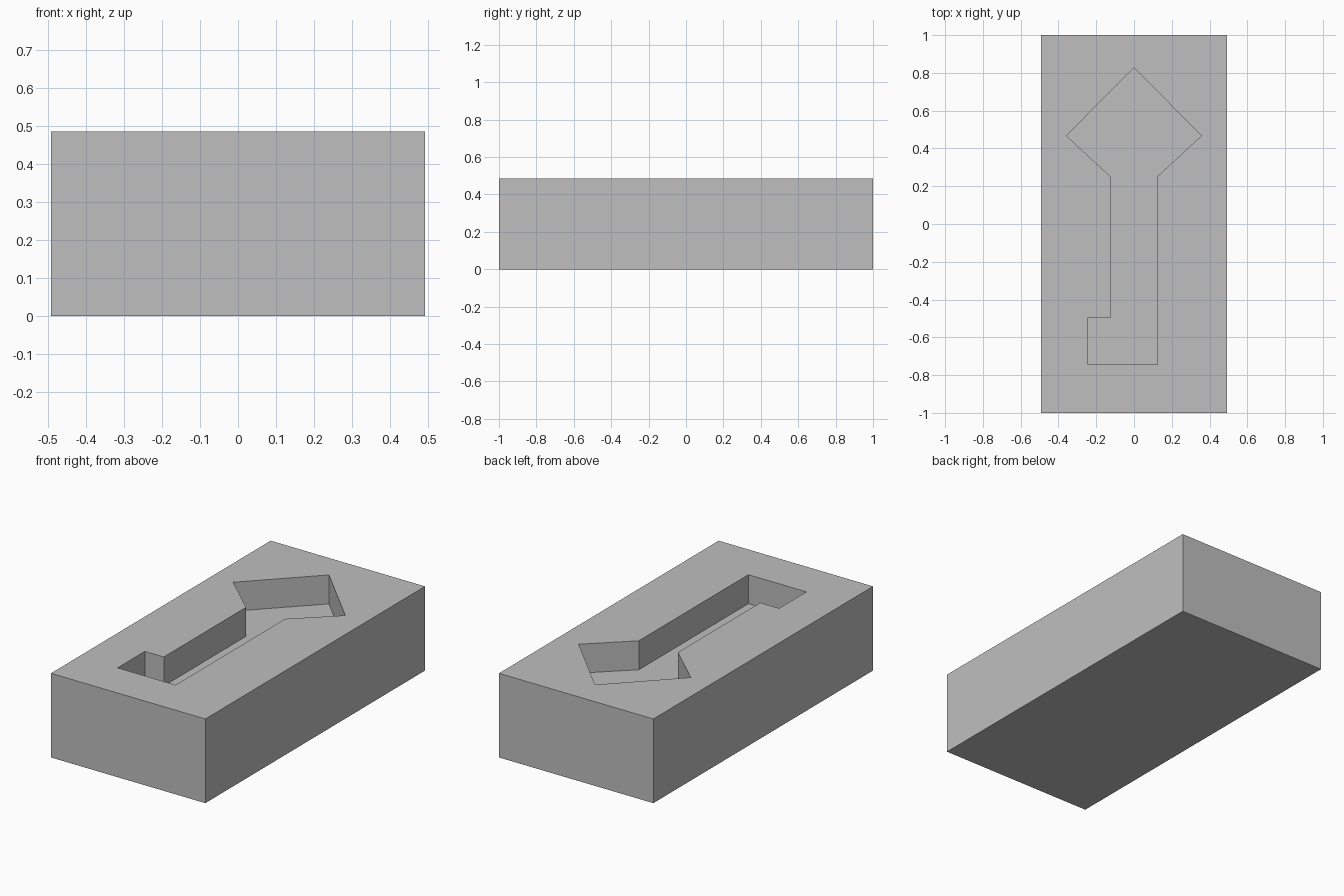
import bpy
import bmesh

if "Cube" in bpy.data.objects:
    bpy.data.objects.remove(bpy.data.objects["Cube"], do_unlink=True)

GREY = (0.52, 0.52, 0.52, 1.0)
HALF_X, HALF_Y, HEIGHT = 0.492, 1.0, 0.485
FLOOR = 0.318

grey = bpy.data.materials.new("light grey")
grey.use_nodes = True
grey.diffuse_color = GREY
grey.node_tree.nodes["Principled BSDF"].inputs["Base Color"].default_value = GREY


def prism(name, outline, bottom, top):
    """Extrude a flat outline upwards into a solid."""
    bm = bmesh.new()
    base = bm.faces.new([bm.verts.new((x, y, bottom)) for x, y in outline])
    result = bmesh.ops.extrude_face_region(bm, geom=[base], use_keep_orig=True)
    raised = [v for v in result["geom"] if isinstance(v, bmesh.types.BMVert)]
    bmesh.ops.translate(bm, vec=(0, 0, top - bottom), verts=raised)
    bmesh.ops.recalc_face_normals(bm, faces=bm.faces)
    mesh = bpy.data.meshes.new(name)
    bm.to_mesh(mesh)
    bm.free()
    mesh.materials.append(grey)
    obj = bpy.data.objects.new(name, mesh)
    bpy.context.collection.objects.link(obj)
    return obj


# Rectangular block
block = prism("block", [(-HALF_X, -HALF_Y), (HALF_X, -HALF_Y),
                        (HALF_X, HALF_Y), (-HALF_X, HALF_Y)], 0, HEIGHT)

# Key-shaped recess: diamond bow, straight shank and one square bit
key_outline = [(-0.246, -0.745), (0.124, -0.745), (0.124, 0.252),
               (0.357, 0.467), (0, 0.828), (-0.358, 0.467),
               (-0.125, 0.252), (-0.125, -0.497), (-0.246, -0.497)]
cutter = prism("key_recess_cutter", key_outline, FLOOR, HEIGHT + 0.1)

cut = block.modifiers.new("key recess", "BOOLEAN")
cut.operation = "DIFFERENCE"
cut.solver = "EXACT"
cut.object = cutter

# Apply the cut and discard the cutter
bpy.context.view_layer.objects.active = block
block.select_set(True)
bpy.ops.object.modifier_apply(modifier=cut.name)
bpy.data.objects.remove(cutter, do_unlink=True)
